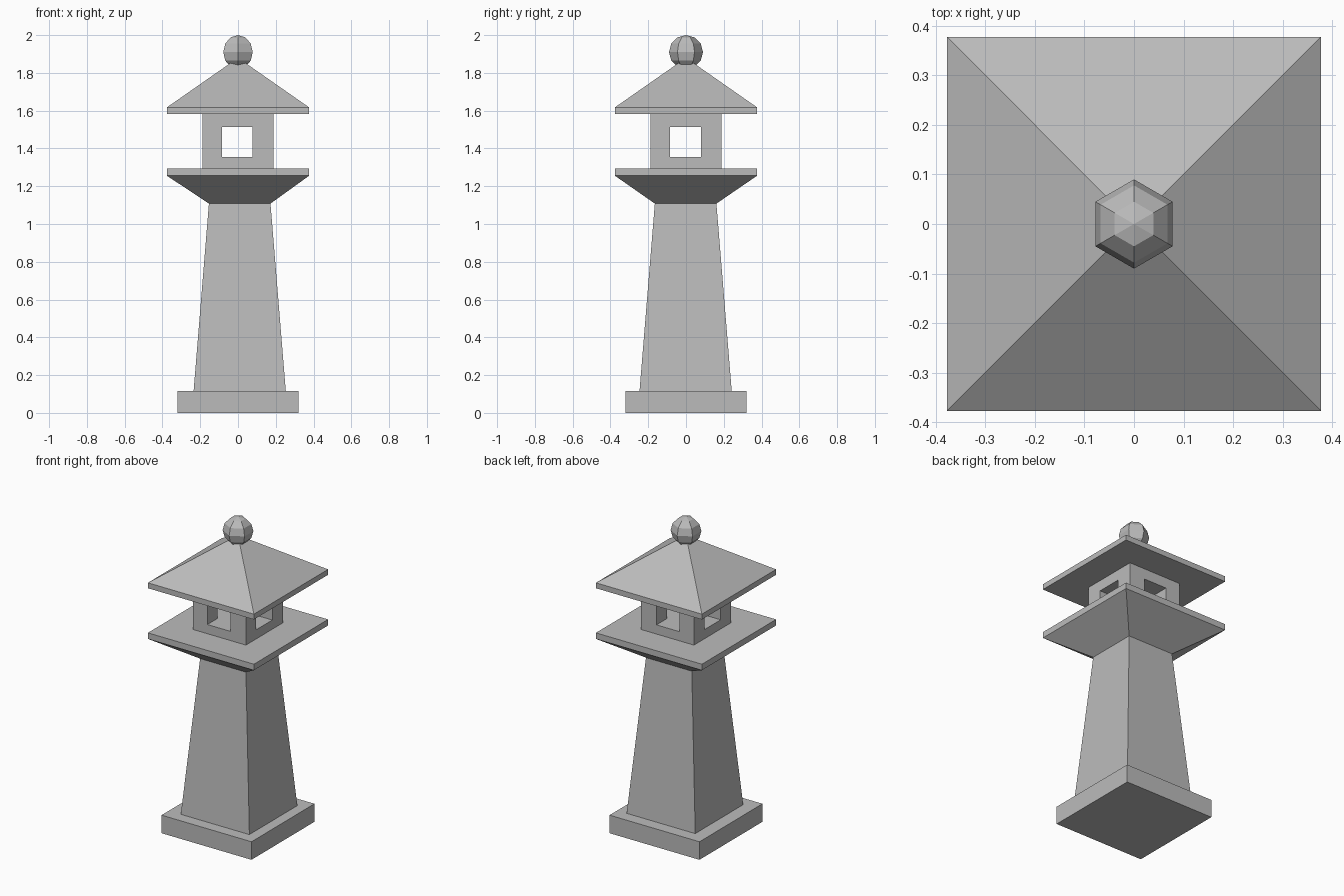
import bpy
import bmesh

cube = bpy.data.objects.get("Cube")
if cube:
    bpy.data.objects.remove(cube, do_unlink=True)

stone = bpy.data.materials.new("grey_stone")
stone.use_nodes = True
colour = (0.5, 0.5, 0.5, 1)
stone.diffuse_color = colour
stone.node_tree.nodes["Principled BSDF"].inputs["Base Color"].default_value = colour


def finish(name, bm):
    bmesh.ops.recalc_face_normals(bm, faces=bm.faces)
    mesh = bpy.data.meshes.new(name)
    bm.to_mesh(mesh)
    bm.free()
    mesh.materials.append(stone)
    obj = bpy.data.objects.new(name, mesh)
    bpy.context.collection.objects.link(obj)
    return obj


def square_loft(name, sections, cx=0, cy=0):
    """Stack square rings given as (half width, height); zero width is a tip."""
    bm = bmesh.new()
    rings = []
    for half, z in sections:
        corners = [(-1, -1), (1, -1), (1, 1), (-1, 1)] if half else [(0, 0)]
        rings.append([bm.verts.new((cx + half * a, cy + half * b, z)) for a, b in corners])
    bm.faces.new(rings[0])
    for low, high in zip(rings, rings[1:]):
        for i in range(4):
            j = (i + 1) % 4
            if len(high) == 1:
                bm.faces.new((low[i], low[j], high[0]))
            else:
                bm.faces.new((low[i], low[j], high[j], high[i]))
    if len(rings[-1]) == 4:
        bm.faces.new(rings[-1])
    return finish(name, bm)


def bar(name, size, z):
    bm = bmesh.new()
    bmesh.ops.create_cube(bm, size=1)
    bmesh.ops.scale(bm, vec=size, verts=bm.verts)
    bmesh.ops.translate(bm, vec=(-0.004, -0.002, z), verts=bm.verts)
    return finish(name, bm)


# Plinth and slightly offset tapering shaft
square_loft("plinth", [(0.32, 0), (0.32, 0.116)])
square_loft("shaft", [(0.244, 0.116), (0.163, 1.108)], cx=0.009, cy=-0.002)

# Flared platform
platform = square_loft("platform", [(0.163, 1.108), (0.377, 1.256), (0.377, 1.295)])
for v in platform.data.vertices:
    if v.co.z < 1.2:
        v.co.x += 0.009
        v.co.y -= 0.002

# Lantern chamber with a window passage cut through each way
chamber = square_loft("lantern_chamber", [(0.188, 1.295), (0.188, 1.582)])
opening, tall, long = 0.164, 0.16, 0.6
cutters = [bar("passage_cutter_x", (long, opening, tall), 1.434),
           bar("passage_cutter_y", (opening, long, tall), 1.434)]
for cutter in cutters:
    cutter.hide_render = True
    mod = chamber.modifiers.new("window_passage", "BOOLEAN")
    mod.operation = "DIFFERENCE"
    mod.solver = "EXACT"
    mod.object = cutter
bpy.context.view_layer.update()
evaluated = chamber.evaluated_get(bpy.context.evaluated_depsgraph_get())
cut_mesh = bpy.data.meshes.new_from_object(evaluated)
chamber.modifiers.clear()
chamber.data = cut_mesh
for cutter in cutters:
    bpy.data.objects.remove(cutter, do_unlink=True)

# Pyramid roof with a thin eave
square_loft("roof", [(0.377, 1.582), (0.377, 1.617), (0, 1.88)])

# Faceted ball finial
bm = bmesh.new()
bmesh.ops.create_uvsphere(bm, u_segments=6, v_segments=6, radius=0.09)
bmesh.ops.translate(bm, vec=(0, 0, 1.91), verts=bm.verts)
finish("finial", bm)
